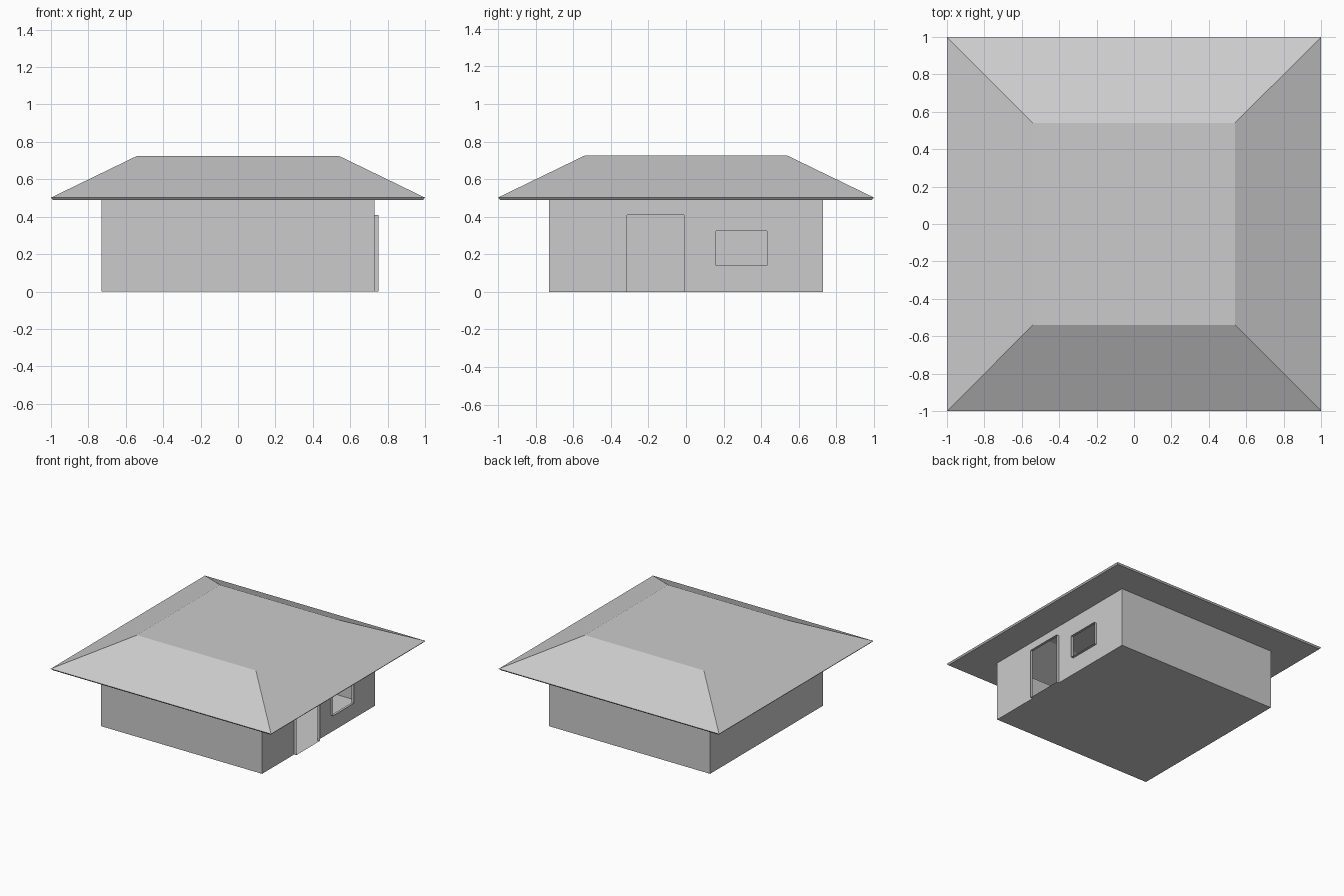
import bpy, bmesh

if "Cube" in bpy.data.objects:
    bpy.data.objects.remove(bpy.data.objects["Cube"])

W = 0.73          # half width of walls
H = 0.49          # wall height
OUT = 0.75        # face of the projecting opening trims
DOOR = (-0.315, -0.01, 0.0, 0.41)     # y0, y1, z0, z1
WINDOW = (0.16, 0.43, 0.14, 0.325)


def finish(name, bm):
    bmesh.ops.remove_doubles(bm, verts=bm.verts, dist=1e-5)
    mesh = bpy.data.meshes.new(name)
    bm.to_mesh(mesh)
    bm.free()
    obj = bpy.data.objects.new(name, mesh)
    bpy.context.collection.objects.link(obj)
    return obj


def face(bm, *points):
    return bm.faces.new([bm.verts.new(p) for p in points])


def square(half, z):
    return [(-half, -half, z), (half, -half, z), (half, half, z), (-half, half, z)]


def band(bm, lower, upper):
    for i in range(4):
        j = (i + 1) % 4
        face(bm, lower[i], lower[j], upper[j], upper[i])


# Walls: thin hollow shell with a floor
bm = bmesh.new()
low, high = square(W, 0), square(W, H)
face(bm, *reversed(low))
for i in (0, 2, 3):
    j = (i + 1) % 4
    face(bm, low[i], low[j], high[j], high[i])

# Right wall: grid of panels, leaving out the door and window
ys = sorted([-W, W, *DOOR[:2], *WINDOW[:2]])
zs = sorted([0, H, DOOR[3], *WINDOW[2:]])
for y0, y1 in zip(ys, ys[1:]):
    for z0, z1 in zip(zs, zs[1:]):
        cy, cz = (y0 + y1) / 2, (z0 + z1) / 2
        if any(a < cy < b and c < cz < d for a, b, c, d in (DOOR, WINDOW)):
            continue
        face(bm, (W, y0, z0), (W, y1, z0), (W, y1, z1), (W, y0, z1))
finish("walls", bm)

# Thin trims projecting from the openings
for name, (y0, y1, z0, z1) in (("door_trim", DOOR), ("window_trim", WINDOW)):
    bm = bmesh.new()
    rim = [(y0, z0), (y1, z0), (y1, z1), (y0, z1)]
    band(bm, [(W, *p) for p in rim], [(OUT, *p) for p in rim])
    finish(name, bm)

# Hollow hipped roof: eave underside, thin edge, slopes, flat top
bm = bmesh.new()
rings = [square(W, H), square(0.99, H), square(1.0, 0.502), square(0.54, 0.725)]
for lower, upper in zip(rings, rings[1:]):
    band(bm, lower, upper)
face(bm, *rings[-1])
finish("roof", bm)
